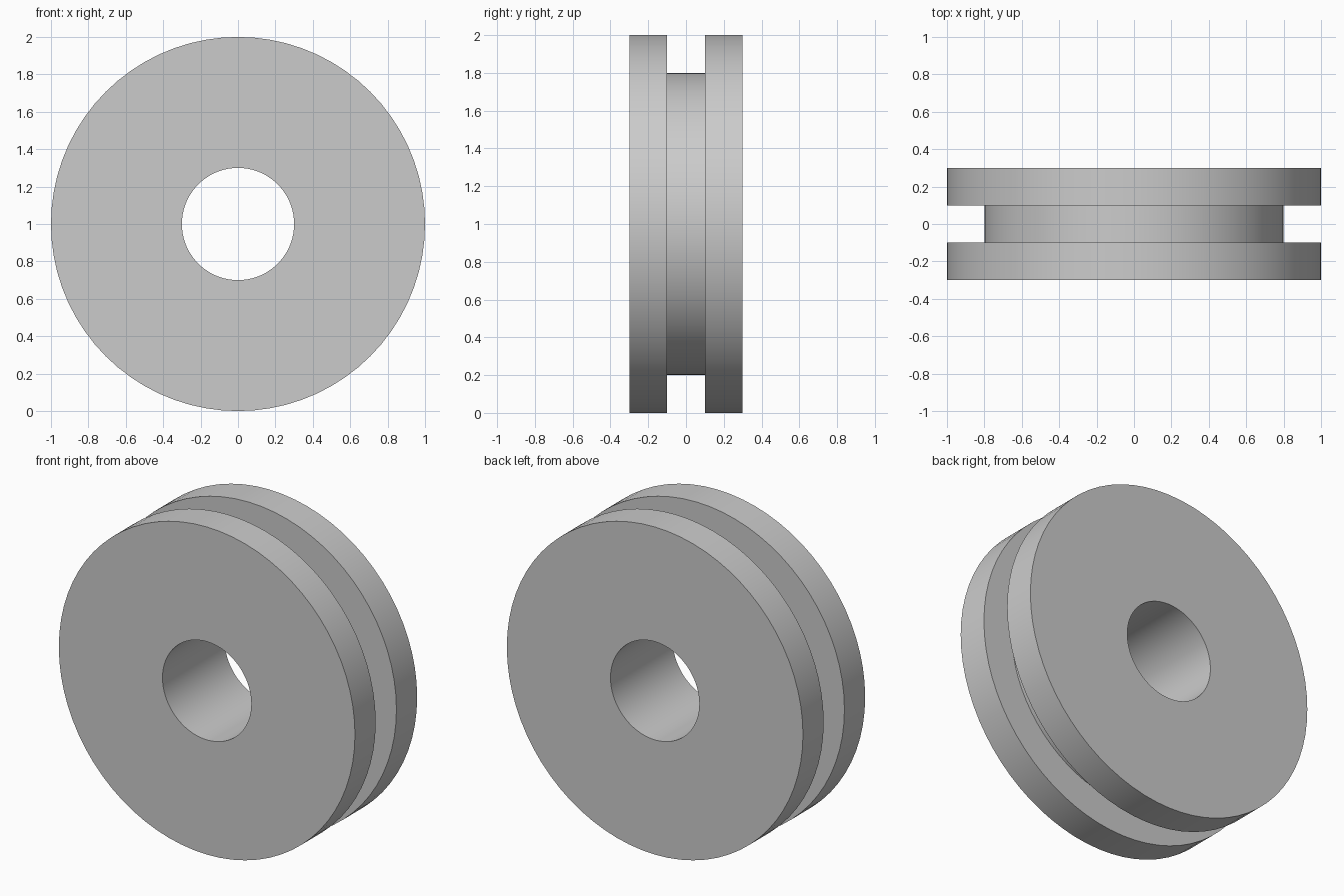
import bpy, bmesh
from math import cos, sin, tau, radians

cube = bpy.data.objects.get("Cube")
if cube:
    bpy.data.objects.remove(cube, do_unlink=True)

SEGMENTS = 72
RIM, GROOVE, BORE = 1.0, 0.8, 0.3
HALF_WIDTH, HALF_GROOVE = 0.3, 0.1

# Light grey material
grey = bpy.data.materials.new("light_grey")
grey.use_nodes = True
colour = (0.6, 0.6, 0.6, 1)
grey.diffuse_color = colour
grey.node_tree.nodes["Principled BSDF"].inputs["Base Color"].default_value = colour

# Closed cross-section as (radius, y), revolved about the y axis
half = [(BORE, HALF_WIDTH), (RIM, HALF_WIDTH), (RIM, HALF_GROOVE), (GROOVE, HALF_GROOVE)]
profile = half + [(r, -y) for r, y in reversed(half)]

bm = bmesh.new()
rings = []
for i in range(SEGMENTS):
    a = tau * i / SEGMENTS
    rings.append([bm.verts.new((r * cos(a), y, RIM + r * sin(a))) for r, y in profile])
for i, ring in enumerate(rings):
    following = rings[(i + 1) % SEGMENTS]
    for j in range(len(profile)):
        k = (j + 1) % len(profile)
        bm.faces.new((ring[j], ring[k], following[k], following[j]))
bmesh.ops.recalc_face_normals(bm, faces=bm.faces)

# Grooved pulley wheel
mesh = bpy.data.meshes.new("grooved_wheel")
bm.to_mesh(mesh)
bm.free()
mesh.materials.append(grey)
wheel = bpy.data.objects.new("grooved_wheel", mesh)
bpy.context.collection.objects.link(wheel)

bpy.ops.object.select_all(action='DESELECT')
wheel.select_set(True)
bpy.context.view_layer.objects.active = wheel
bpy.ops.object.shade_smooth_by_angle(angle=radians(30))
